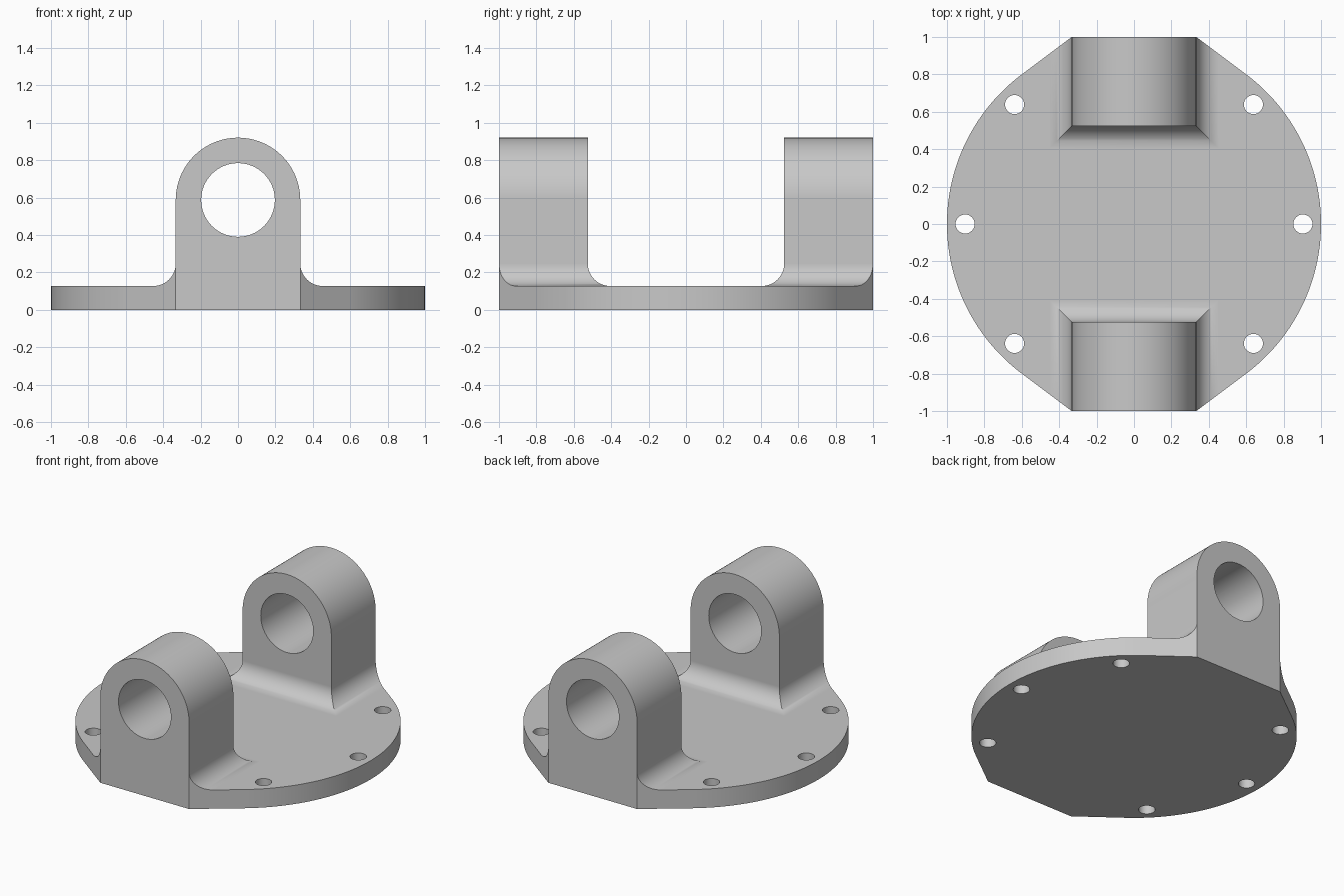
import bpy, bmesh, math
from mathutils import Matrix

if "Cube" in bpy.data.objects:
    bpy.data.objects.remove(bpy.data.objects["Cube"], do_unlink=True)

PLATE_TOP = 0.127
LUG_HALF = 0.333      # half width and arch radius of each lug
LUG_INNER = 0.525     # y of the inner lug face
BORE_Z = 0.587
BORE_R = 0.197
FILLET = 0.12
BOLT_CIRCLE = 0.903
BOLT_R = 0.051

grey = bpy.data.materials.new("light_grey")
grey.use_nodes = True
colour = (0.58, 0.58, 0.58, 1)
grey.diffuse_color = colour
grey.node_tree.nodes["Principled BSDF"].inputs["Base Color"].default_value = colour


def make_object(name, bm):
    bmesh.ops.recalc_face_normals(bm, faces=bm.faces)
    mesh = bpy.data.meshes.new(name)
    bm.to_mesh(mesh)
    bm.free()
    mesh.materials.append(grey)
    obj = bpy.data.objects.new(name, mesh)
    bpy.context.collection.objects.link(obj)
    return obj


def prism(name, outline, z0, z1):
    bm = bmesh.new()
    face = bm.faces.new([bm.verts.new((x, y, z0)) for x, y in outline])
    top = bmesh.ops.extrude_face_region(bm, geom=[face])["geom"]
    verts = [v for v in top if isinstance(v, bmesh.types.BMVert)]
    bmesh.ops.translate(bm, vec=(0, 0, z1 - z0), verts=verts)
    return make_object(name, bm)


def cylinder(name, radius, depth, matrix, segments):
    bm = bmesh.new()
    bmesh.ops.create_cone(bm, cap_ends=True, segments=segments, radius1=radius,
                          radius2=radius, depth=depth, matrix=matrix)
    return make_object(name, bm)


def lug(name, side):
    """Stack of rectangles: filleted foot, straight sides, then round top."""
    rings = [(LUG_HALF + FILLET, FILLET, -0.1)]
    steps = 14
    for i in range(steps + 1):
        a = math.pi / 2 * i / steps
        flare = FILLET * (1 - math.sin(a))
        rings.append((LUG_HALF + flare, flare, PLATE_TOP + FILLET * (1 - math.cos(a))))
    steps = 28
    for i in range(steps + 1):
        a = math.pi / 2 * i / steps
        rings.append((LUG_HALF * math.cos(a), 0, BORE_Z + LUG_HALF * math.sin(a)))
    bm = bmesh.new()
    loops = []
    for half, flare, z in rings:
        inner, outer = side * (LUG_INNER - flare), side * 1.3
        loops.append([bm.verts.new((x, y, z)) for x, y in
                      ((-half, inner), (half, inner), (half, outer), (-half, outer))])
    bm.faces.new(loops[0])
    for low, high in zip(loops, loops[1:]):
        for i in range(4):
            j = (i + 1) % 4
            bm.faces.new((low[i], low[j], high[j], high[i]))
    bmesh.ops.remove_doubles(bm, verts=bm.verts, dist=1e-5)
    return make_object(name, bm)


def boolean(target, tool, operation):
    mod = target.modifiers.new(operation.lower(), "BOOLEAN")
    mod.operation, mod.solver, mod.object = operation, "EXACT", tool
    bpy.context.view_layer.objects.active = target
    bpy.ops.object.modifier_apply(modifier=mod.name)
    bpy.data.objects.remove(tool, do_unlink=True)


# Oversized slab and lugs
body = prism("flange_bracket", [(-1.5, -1.5), (1.5, -1.5), (1.5, 1.5), (-1.5, 1.5)],
             -0.2, PLATE_TOP)
for side in (-1, 1):
    boolean(body, lug("lug", side), "UNION")

# Trim to a round outline with tangent shoulders running to the lug faces
tangent = math.atan2(0.8, 0.6)
outline = []
for start, sign in ((0, 1), (math.pi, -1)):
    for i in range(49):
        a = start - tangent + 2 * tangent * i / 48
        outline.append((math.cos(a), math.sin(a)))
    outline += [(sign * LUG_HALF, sign), (-sign * LUG_HALF, sign)]
boolean(body, prism("outline_trim", outline, 0, 1.5), "INTERSECT")

# Bore through both lugs
boolean(body, cylinder("bore_cutter", BORE_R, 3,
        Matrix.Translation((0, 0, BORE_Z)) @ Matrix.Rotation(math.pi / 2, 4, "X"), 64),
        "DIFFERENCE")

# Bolt holes
for degrees in (0, 45, 135, 180, 225, 315):
    a = math.radians(degrees)
    place = Matrix.Translation((BOLT_CIRCLE * math.cos(a), BOLT_CIRCLE * math.sin(a), 0))
    boolean(body, cylinder("bolt_cutter", BOLT_R, 1, place, 32), "DIFFERENCE")

# Clean flat areas and shade
bm = bmesh.new()
bm.from_mesh(body.data)
bmesh.ops.remove_doubles(bm, verts=bm.verts, dist=1e-5)
bmesh.ops.dissolve_limit(bm, angle_limit=math.radians(0.2), verts=bm.verts, edges=bm.edges)
bm.to_mesh(body.data)
bm.free()
for other in bpy.context.selected_objects:
    other.select_set(False)
body.select_set(True)
bpy.context.view_layer.objects.active = body
bpy.ops.object.shade_smooth_by_angle(angle=math.radians(25))
weighted = body.modifiers.new("weighted_normals", "WEIGHTED_NORMAL")
weighted.keep_sharp = True
